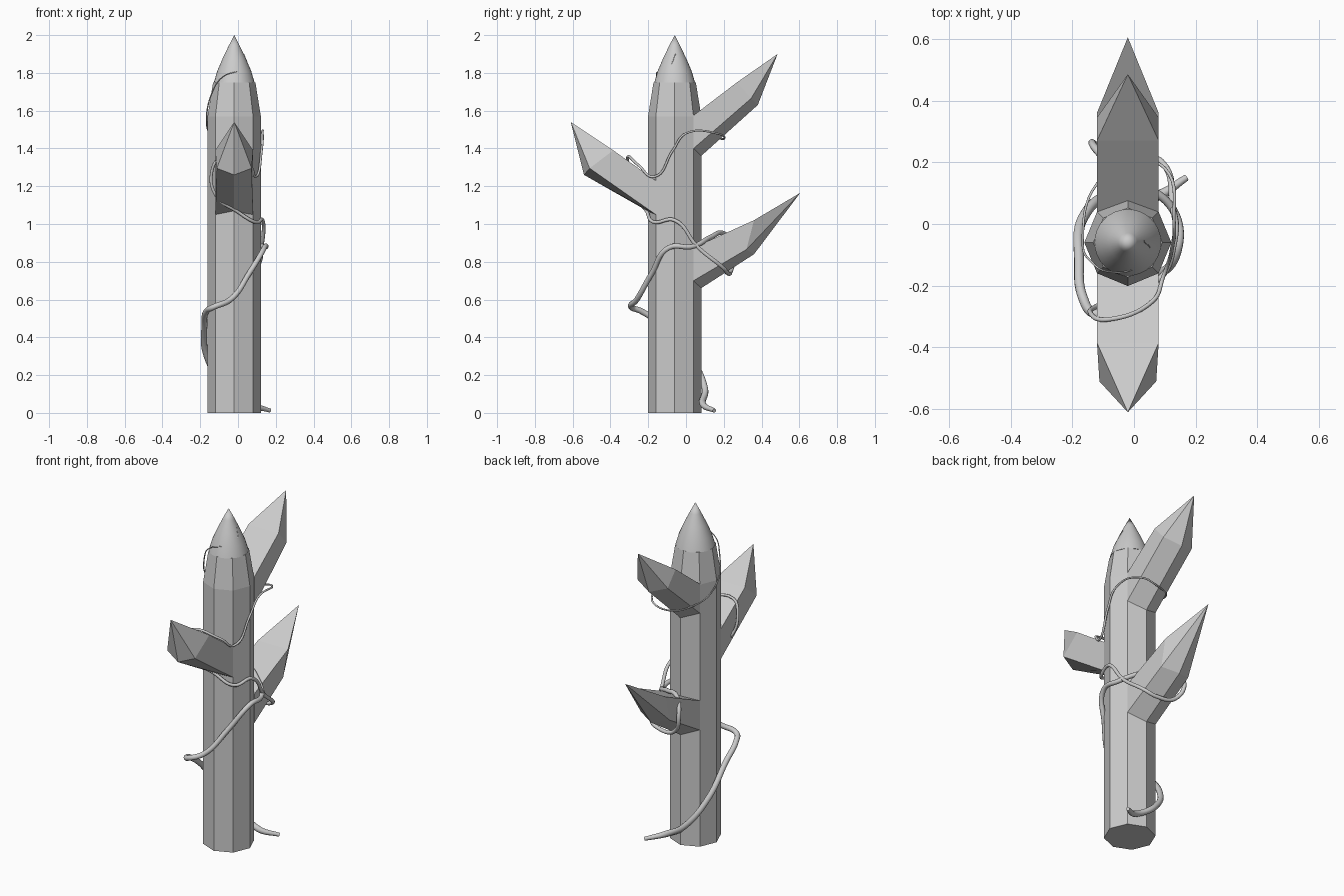
import bpy, bmesh, math

if "Cube" in bpy.data.objects:
    bpy.data.objects.remove(bpy.data.objects["Cube"])

CX, CY = -0.02, -0.06   # trunk axis


def make_object(name, bm):
    bmesh.ops.recalc_face_normals(bm, faces=bm.faces)
    mesh = bpy.data.meshes.new(name)
    bm.to_mesh(mesh)
    bm.free()
    obj = bpy.data.objects.new(name, mesh)
    bpy.context.collection.objects.link(obj)
    return obj


def skin(bm, rings, cap_start=False):
    """Bridge successive vertex rings; a one-vertex ring closes to a point."""
    rings = [[bm.verts.new(p) for p in r] for r in rings]
    if cap_start:
        bm.faces.new(rings[0])
    for a, b in zip(rings, rings[1:]):
        n = len(a)
        for i in range(n):
            j = (i + 1) % n
            if len(b) == 1:
                bm.faces.new((a[i], a[j], b[0]))
            else:
                bm.faces.new((a[i], a[j], b[j], b[i]))
    return rings


def lathe(name, profile, sides):
    bm = bmesh.new()
    rings = []
    for r, z in profile:
        n = sides if r else 1
        rings.append([(CX + r * math.cos(2 * math.pi * i / n),
                       CY + r * math.sin(2 * math.pi * i / n), z) for i in range(n)])
    rings = skin(bm, rings, True)
    if len(rings[-1]) > 1:
        bm.faces.new(rings[-1])
    return make_object(name, bm)


# Octagonal trunk with tapered shoulder
lathe("trunk", [(0.141, 0), (0.141, 1.57), (0.112, 1.75)], 8)

# Smooth pointed cap
cap = lathe("trunk_tip", [(0.108, 1.748), (0.09, 1.81), (0.062, 1.875),
                          (0.031, 1.94), (0, 2.0)], 32)
for p in cap.data.polygons:
    p.use_smooth = len(p.vertices) < 5


# Sharpened branches: (y, z) of top edge, side-bottom edge and keel per section
def branch(name, base, end, tip, end_half):
    bm = bmesh.new()
    rings = []
    for (top, side, keel), wt, wb in ((base, 0.1, 0.1), (end, 0.1, end_half)):
        rings.append([(CX - wt, *top), (CX + wt, *top), (CX + wb, *side),
                      (CX, *keel), (CX - wb, *side)])
    rings.append([(CX, *tip)])
    skin(bm, rings, True)
    make_object(name, bm)


branch("upper_branch", [(0.04, 1.575), (0.04, 1.40), (0.08, 1.36)],
       [(0.27, 1.75), (0.345, 1.665), (0.38, 1.63)], (0.485, 1.90), 0.1)
branch("lower_branch", [(0.04, 0.875), (0.04, 0.70), (0.08, 0.66)],
       [(0.36, 1.02), (0.32, 0.865), (0.36, 0.84)], (0.605, 1.165), 0.095)
branch("front_branch", [(-0.16, 1.23), (-0.16, 1.05), (-0.18, 1.055)],
       [(-0.385, 1.39), (-0.51, 1.295), (-0.54, 1.26)], (-0.61, 1.54), 0.092)

# Climbing vine, thinning toward the top
path = [(0.17, 0.15, 0.012), (0.07, 0.09, 0.045), (-0.06, 0.10, 0.13),
        (-0.165, 0.02, 0.30), (-0.178, -0.12, 0.46), (-0.165, -0.24, 0.54),
        (-0.13, -0.29, 0.56), (-0.04, -0.26, 0.60), (0.06, -0.18, 0.74),
        (0.14, -0.09, 0.875), (0.135, 0.03, 0.88), (0.03, 0.13, 0.93),
        (-0.08, 0.20, 0.95), (-0.135, 0.26, 0.88), (-0.09, 0.24, 0.76),
        (0.03, 0.22, 0.74), (0.09, 0.20, 0.765), (0.125, 0.06, 0.88),
        (0.13, -0.06, 1.02), (0.09, -0.17, 1.01), (-0.01, -0.21, 1.07),
        (-0.11, -0.26, 1.14), (-0.14, -0.29, 1.27), (-0.09, -0.31, 1.35),
        (0.06, -0.25, 1.31), (0.095, -0.17, 1.25), (0.125, -0.07, 1.39),
        (0.13, 0.0, 1.48), (0.10, 0.18, 1.475), (0.0, 0.20, 1.45),
        (-0.12, 0.13, 1.47), (-0.166, -0.05, 1.55), (-0.135, -0.125, 1.70),
        (-0.08, -0.155, 1.78), (0.0, -0.145, 1.81), (0.05, -0.09, 1.83),
        (0.032, -0.055, 1.90)]
curve = bpy.data.curves.new("vine", 'CURVE')
curve.dimensions = '3D'
curve.bevel_depth = 0.018
curve.bevel_resolution = 3
curve.resolution_u = 8
curve.use_fill_caps = True
spline = curve.splines.new('BEZIER')
spline.bezier_points.add(len(path) - 1)
for i, (bp, co) in enumerate(zip(spline.bezier_points, path)):
    bp.co = co
    bp.handle_left_type = bp.handle_right_type = 'AUTO'
    bp.radius = 1.0 - 0.92 * i / (len(path) - 1)
spline.bezier_points[0].radius = 0.6
vine = bpy.data.objects.new("vine", curve)
bpy.context.collection.objects.link(vine)
